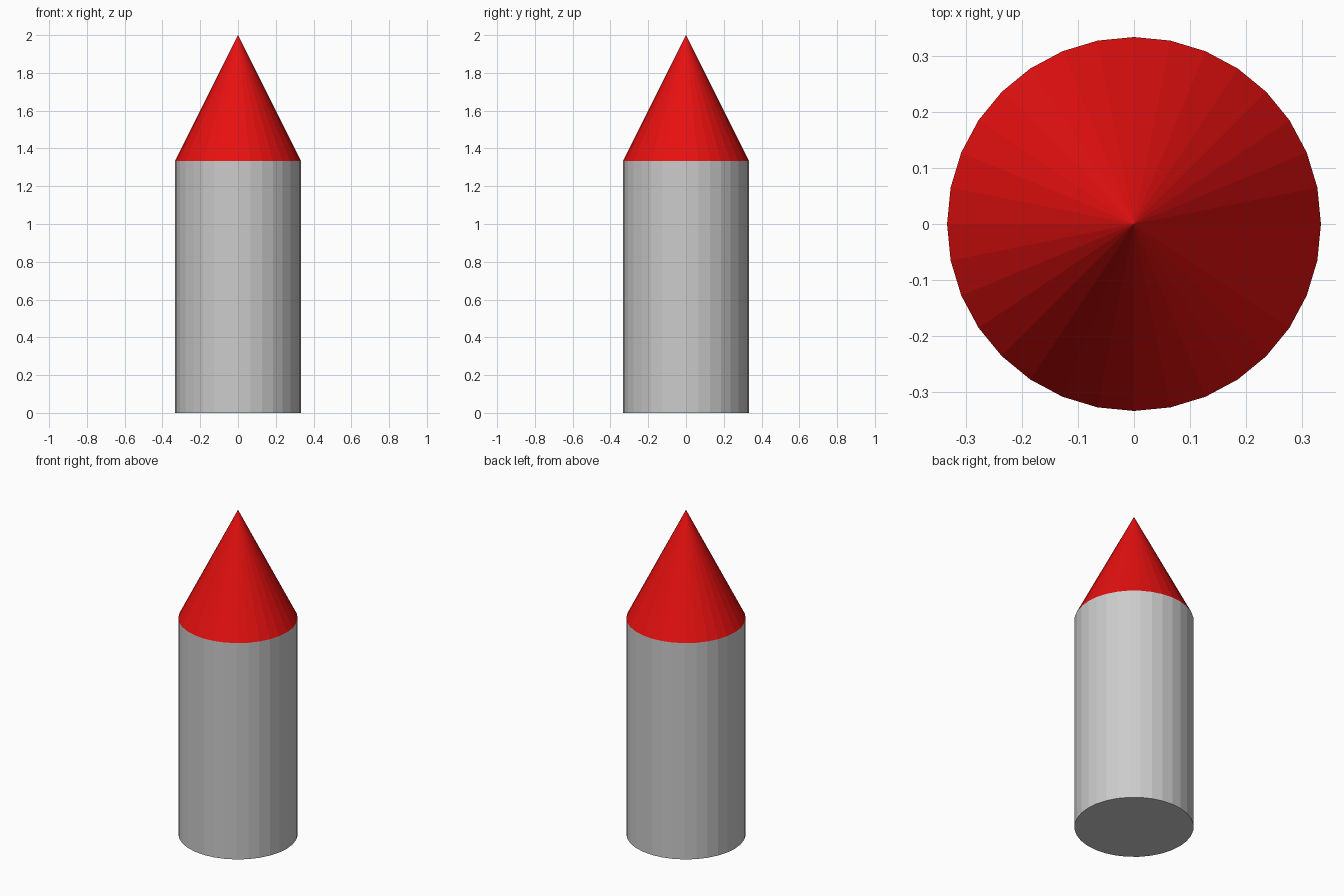
import bpy

if "Cube" in bpy.data.objects:
    bpy.data.objects.remove(bpy.data.objects["Cube"])

R = 1 / 3        # shared radius
BODY_H = 4 / 3   # body height
TIP_H = 2 / 3    # cone height
SIDES = 32

# Grey cylindrical body
bpy.ops.mesh.primitive_cylinder_add(vertices=SIDES, radius=R, depth=BODY_H,
                                    location=(0, 0, BODY_H / 2))
bpy.context.object.name = "body"

# Red pointed tip
bpy.ops.mesh.primitive_cone_add(vertices=SIDES, radius1=R, radius2=0, depth=TIP_H,
                                location=(0, 0, BODY_H + TIP_H / 2))
tip = bpy.context.object
tip.name = "nose_cone"
red = bpy.data.materials.new("red")
red.diffuse_color = (0.8, 0.005, 0.005, 1)
red.use_nodes = True
red.node_tree.nodes["Principled BSDF"].inputs["Base Color"].default_value = red.diffuse_color
tip.data.materials.append(red)
